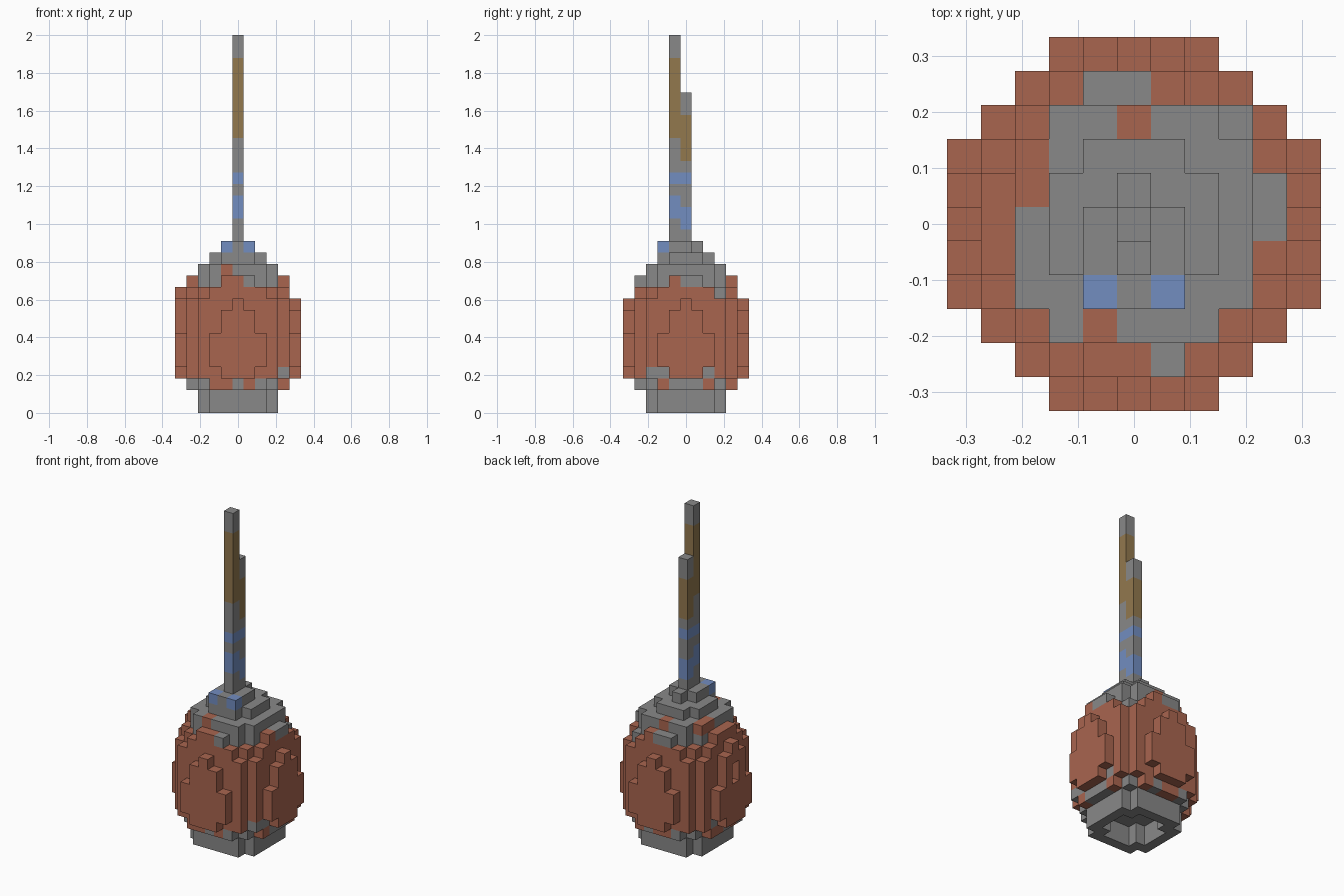
import bpy
import bmesh
from mathutils import Vector

if "Cube" in bpy.data.objects:
    bpy.data.objects.remove(bpy.data.objects["Cube"])

V = 2 / 33  # size of one block
GREY, RED, BLUE, BROWN = range(4)


def make_material(name, rgb):
    mat = bpy.data.materials.new(name)
    mat.use_nodes = True
    colour = (*rgb, 1)
    mat.diffuse_color = colour
    mat.node_tree.nodes["Principled BSDF"].inputs["Base Color"].default_value = colour
    return mat


MATERIALS = [
    make_material("stone grey", (0.246, 0.246, 0.246)),
    make_material("brick red", (0.397, 0.130, 0.078)),
    make_material("dusty blue", (0.168, 0.266, 0.527)),
    make_material("ochre brown", (0.287, 0.188, 0.076)),
]


def disc(limit, z):
    """Blocks of one round layer, by squared radius."""
    return {(x, y, z) for x in range(-5, 6) for y in range(-5, 6)
            if x * x + y * y <= limit}


def box(xs, ys, zs):
    return {(x, y, z) for x in range(*xs) for y in range(*ys) for z in range(*zs)}


# Base: two layers with a hollow underside
base = disc(13, 0) | disc(13, 1)
base -= disc(5, 0) | disc(5, 1)

# Body: rounded layers, bulging in the middle
body = set()
for z, limit in enumerate([20, 26, 29, 29, 29, 26, 26, 25, 20, 17], start=2):
    body |= disc(limit, z)
# Raised arch with a slot on the right flank
body |= {(-5, y, 9) for y in (-1, 0, 1)} | {(-5, 0, 10)}
body -= {(-5, 0, 7), (-5, 0, 8)}

# Cap: stepped top
cap = disc(13, 12) | disc(5, 13)
cap |= box((-1, 2), (-2, 1), (14, 15)) | {(0, 1, 14)}

# Two poles, one taller
tall_pole = box((0, 1), (-1, 0), (15, 33))
short_pole = box((0, 1), (0, 1), (15, 28))

FILLED = base | body | cap | tall_pole | short_pole

# Odd coloured blocks
BOTTOM_RED = {(-2, -4), (-1, -4), (1, -4), (4, -2), (4, 2), (2, 4),
              (-4, 2), (-4, -1), (-1, 4), (0, 4), (-4, 1)}
SHOULDER_GREY = {(1, -4), (4, 0), (4, 1), (-1, 4), (0, 4)}
CAP_RED = {(0, 3), (-1, -3), (-3, 1), (-3, 2)}


def body_colour(x, y, z):
    if z == 2:
        return RED if (x, y) in BOTTOM_RED else GREY
    if z == 3:
        return GREY if (x, y) in {(4, -3), (4, -2), (4, 2), (-4, 2)} else RED
    if z == 10:
        return GREY if (x, y) == (3, 3) else RED
    if z == 11:
        return GREY if max(abs(x), abs(y)) < 4 or (x, y) in SHOULDER_GREY else RED
    return RED


def cap_colour(x, y, z):
    if z == 12 and (x, y) in CAP_RED:
        return RED
    if z == 14 and y == -2 and x != 0:
        return BLUE
    return GREY


def tall_colour(x, y, z):
    if z in (17, 18, 20):
        return BLUE
    return BROWN if 24 <= z < 31 else GREY


def short_colour(x, y, z):
    if z in (16, 17, 20):
        return BLUE
    return BROWN if 22 <= z < 26 else GREY


def build(name, cells, colour):
    """Make an object from the exposed faces of its blocks."""
    bm = bmesh.new()
    for cell in sorted(cells):
        centre = Vector(cell) + Vector((0, 0, 0.5))
        for axis in range(3):
            for sign in (-1, 1):
                n = Vector((0, 0, 0))
                n[axis] = sign
                if tuple(int(c + d) for c, d in zip(cell, n)) in FILLED:
                    continue
                u = Vector((0, 0, 0))
                u[(axis + 1) % 3] = 1
                w = n.cross(u)
                corners = [(-1, -1), (1, -1), (1, 1), (-1, 1)]
                face = bm.faces.new([bm.verts.new((centre + (n + u * a + w * b) / 2) * V)
                                     for a, b in corners])
                face.material_index = colour(*cell)
    bmesh.ops.remove_doubles(bm, verts=bm.verts, dist=V / 100)
    mesh = bpy.data.meshes.new(name)
    bm.to_mesh(mesh)
    bm.free()
    for mat in MATERIALS:
        mesh.materials.append(mat)
    bpy.context.collection.objects.link(bpy.data.objects.new(name, mesh))


build("base", base, lambda x, y, z: GREY)
build("body", body, body_colour)
build("cap", cap, cap_colour)
build("tall_pole", tall_pole, tall_colour)
build("short_pole", short_pole, short_colour)
